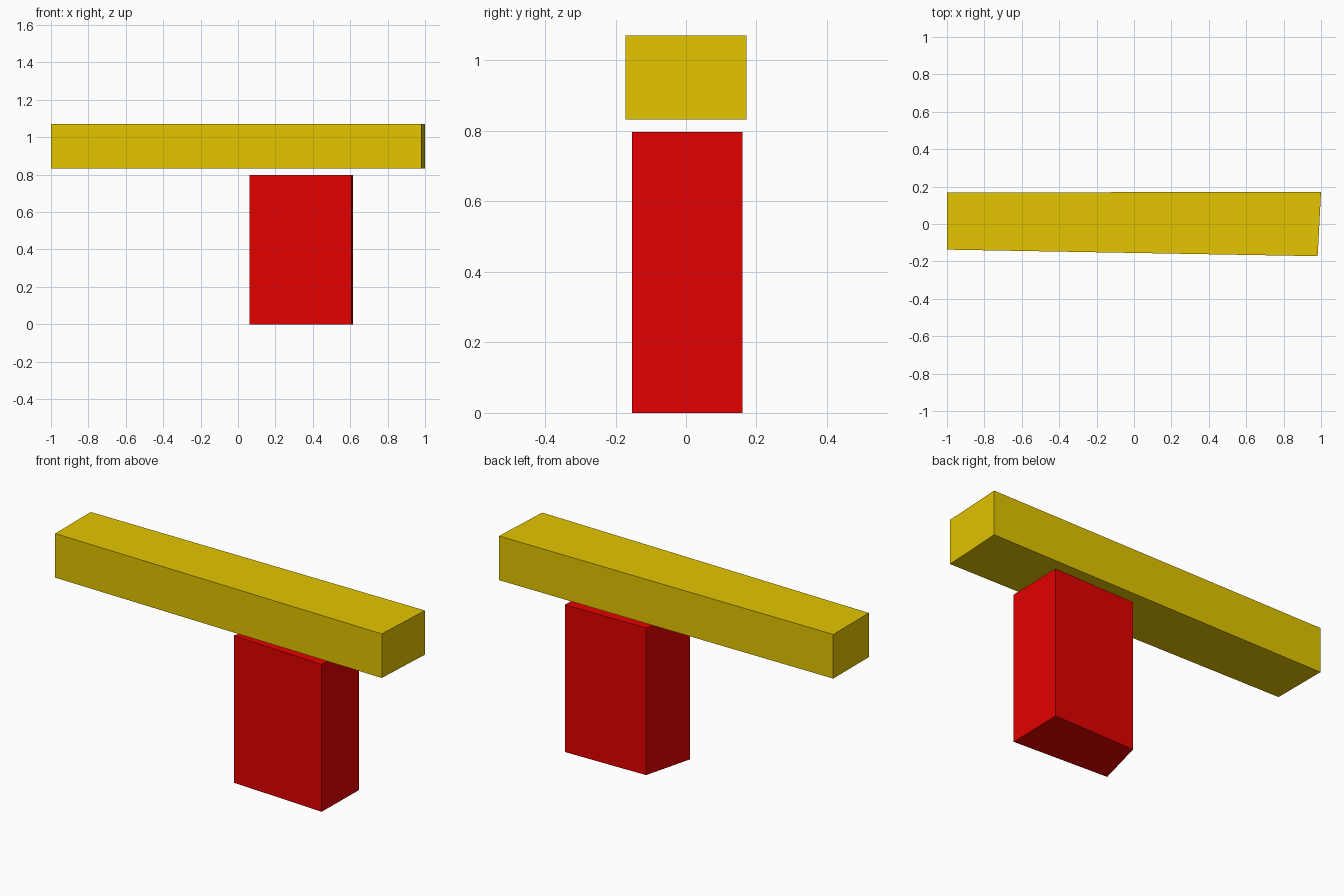
import bpy
import bmesh

cube = bpy.data.objects.get("Cube")
if cube:
    bpy.data.objects.remove(cube, do_unlink=True)


def make_material(name, rgb):
    mat = bpy.data.materials.new(name)
    mat.use_nodes = True
    color = (*rgb, 1.0)
    mat.diffuse_color = color
    mat.node_tree.nodes["Principled BSDF"].inputs["Base Color"].default_value = color
    return mat


def make_prism(name, outline, bottom, top, mat):
    """Extrude a plan outline from bottom to top as a closed block."""
    bm = bmesh.new()
    base = bm.faces.new([bm.verts.new((x, y, bottom)) for x, y in outline])
    result = bmesh.ops.extrude_face_region(bm, geom=[base])
    for item in result["geom"]:
        if isinstance(item, bmesh.types.BMVert):
            item.co.z = top
    bmesh.ops.recalc_face_normals(bm, faces=bm.faces[:])
    mesh = bpy.data.meshes.new(name)
    bm.to_mesh(mesh)
    bm.free()
    mesh.materials.append(mat)
    obj = bpy.data.objects.new(name, mesh)
    bpy.context.collection.objects.link(obj)
    return obj


yellow = make_material("yellow", (0.78, 0.56, 0))
red = make_material("red", (0.78, 0, 0))

# Long beam, slightly tapered in plan
make_prism("beam", [(-1, -0.137), (0.982, -0.172), (1, 0.172), (-1, 0.168)],
           0.832, 1.071, yellow)

# Skewed upright post, with a small gap below the beam
make_prism("post", [(0.061, -0.123), (0.608, -0.153), (0.614, 0.16), (0.133, 0.152)],
           0, 0.797, red)
